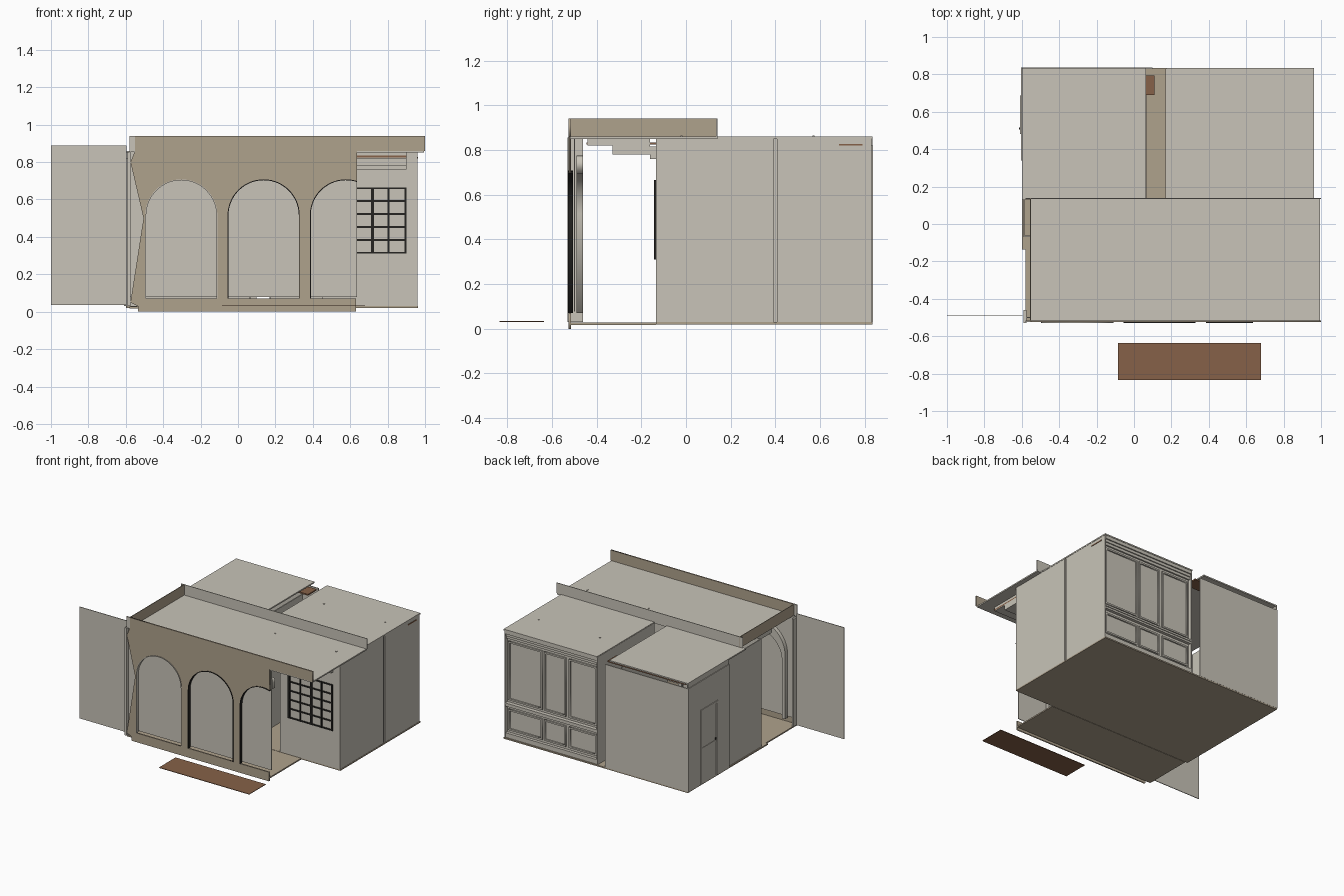
import bpy, math

if "Cube" in bpy.data.objects:
    bpy.data.objects.remove(bpy.data.objects["Cube"])

def mat(name, c):
    m = bpy.data.materials.new(name)
    m.diffuse_color = (*c, 1)
    m.use_nodes = True
    m.node_tree.nodes["Principled BSDF"].inputs["Base Color"].default_value = m.diffuse_color
    return m

GRAY = mat("plaster_gray", (.58, .55, .48))
TAN = mat("warm_tan", (.43, .36, .265))
BROWN = mat("wood_brown", (.24, .12, .065))
BLACK = mat("iron_black", (.018, .017, .015))

def box(name, x0, x1, y0, y1, z0, z1, m=GRAY):
    v = [(x, y, z) for x in (x0, x1) for y in (y0, y1) for z in (z0, z1)]
    f = [(0, 1, 3, 2), (4, 6, 7, 5), (0, 4, 5, 1), (2, 3, 7, 6), (0, 2, 6, 4), (1, 5, 7, 3)]
    me = bpy.data.meshes.new(name)
    me.from_pydata(v, [], f)
    me.materials.append(m)
    o = bpy.data.objects.new(name, me)
    bpy.context.collection.objects.link(o)
    return o

def plate(name, loops, y0, y1, m):
    """Filled outline with holes in the xz plane, extruded from y0 to y1."""
    cu = bpy.data.curves.new(name, 'CURVE')
    cu.dimensions = '2D'
    cu.fill_mode = 'BOTH'
    cu.extrude = (y1 - y0) / 2
    for pts in loops:
        s = cu.splines.new('POLY')
        s.points.add(len(pts) - 1)
        for p, (x, z) in zip(s.points, pts):
            p.co = (x, z, 0, 1)
        s.use_cyclic_u = True
    tmp = bpy.data.objects.new(name + "_tmp", cu)
    bpy.context.collection.objects.link(tmp)
    bpy.context.view_layer.update()
    me = bpy.data.meshes.new_from_object(tmp.evaluated_get(bpy.context.evaluated_depsgraph_get()))
    bpy.data.objects.remove(tmp)
    me.name = name
    for v in me.vertices:
        x, z, d = v.co
        v.co = (x, (y0 + y1) / 2 - d, z)
    me.materials.clear()
    me.materials.append(m)
    o = bpy.data.objects.new(name, me)
    bpy.context.collection.objects.link(o)
    return o

def arch(cx, r, spring, z0, xmax=9, n=28):
    """Arch outline; cut off on the right at xmax."""
    a_end = math.acos(min(1, (xmax - cx) / r))
    pts = [(cx - r, z0)]
    for i in range(n + 1):
        a = math.pi + (a_end - math.pi) * i / n
        pts.append((cx + r * math.cos(a), spring + r * math.sin(a)))
    pts.append((min(cx + r, xmax), z0))
    return pts

# arcaded front wall with parapet band; third arch is cut off at the right end
END = .635
C = (-.303, .137, .577)
third = arch(C[2], .192, .515, .07, END)
outline = [(-.535, 0), (.63, 0), (.63, .07)] + third[:-1] + [
    (END, .86), (1, .86), (1, .94), (-.55, .94), (-.55, .86),
    (-.575, .80), (-.505, .5), (-.575, .05), (-.535, .03)]
plate("arcade_wall", [outline, arch(C[0], .192, .515, .07), arch(C[1], .192, .515, .07)],
      -.525, -.515, TAN)

# arch linings and the wider inner surrounds
for i, c in enumerate(C):
    last = i == 2
    m = GRAY if i == 0 else BLACK
    for nm, ro, so, ri, si, ya, yb, mm in (
            ("arch_lining", .193, .515, .188, .515, -.529, -.505, m),
            ("arch_surround", .215, .56, .188, .515, -.49, -.46, GRAY)):
        mx = END if last else 9
        o, inn = arch(c, ro, so, .07, mx), arch(c, ri, si, .07, mx)
        if last:
            o, inn = o[:-1], inn[:-1]
        plate(f"{nm}_{i}", [o + inn[::-1]], ya, yb, mm)

# panels closing the arches, end strip and side wing
box("arch_infill", -.58, END, -.502, -.497, .078, .86)
box("arcade_end_strip", -.59, -.575, -.53, -.46, .03, .855)
box("side_wing", -1, -.595, -.493, -.488, .035, .89)

# parapets and porch roof
box("porch_roof", -.55, .995, -.518, .14, .85, .86)
box("parapet_left", -.555, -.55, -.52, .14, .855, .94, TAN)
box("parapet_left_cap", -.58, -.55, -.525, -.515, .855, .94)
box("parapet_back", -.58, 1, .135, .14, .86, .94)
box("soffit_upper", -.5, .9, -.44, -.16, .82, .855)
box("soffit_lower", -.5, .9, -.33, -.16, .78, .82)

# rear roofs, split by the passage
box("roof_left", -.6, .065, .13, .835, .85, .86)
box("roof_right", .17, .962, .13, .835, .85, .86)
for x in (.33, .85):
    for y in (-.02, .57):
        box("roof_stud", x - .004, x + .004, y - .005, y + .005, .86, .864)

# floors and the front step
box("main_floor", -.6, .962, -.135, .835, .02, .03, TAN)
box("porch_floor", -.58, .63, -.515, -.135, .018, .028, TAN)
box("front_step", -.085, .68, -.835, -.635, .03, .034, BROWN)

# right room walls
box("right_wall_front_half", .952, .96, -.135, .392, .03, .855)
box("right_wall_back_half", .952, .96, .408, .83, .03, .855)
box("right_wall_joint", .945, .952, .38, .42, .03, .855)
box("right_wall_trim", .96, .963, .685, .79, .82, .828, BROWN)
box("window_wall", .45, .96, -.135, -.125, .03, .855)
box("entry_side_wall", .45, .46, -.13, .14, .03, .855)

# window grid and the pelmet over it
for x in (.53, .625, .72, .805, .895):
    w = .008 if x in (.72, .53) else .005
    box("window_upright", x - w, x + w, -.143, -.135, .31, .665, BLACK)
for i in range(6):
    z = .315 + i * .069
    box("window_crossbar", .525, .9, -.142, -.135, z - .005, z + .005, BLACK)
box("window_pelmet", .52, .9, -.16, -.135, .76, .815)
box("window_pelmet_top", .52, .9, -.445, -.135, .825, .834, BROWN)

# passage walls
box("passage_wall_left", .058, .066, .14, .69, .03, .82)
box("passage_wall_right", .168, .176, .14, .83, .03, .855)

# left room walls
box("left_wall_back", -.605, -.597, .34, .835, .03, .82)
box("left_wall_front", -.592, -.585, -.07, .34, .03, .855)
box("left_wall_top", -.6, -.592, .34, .835, .82, .855)
box("left_room_front_wall", -.59, .065, -.07, -.062, .03, .855)
box("back_wall_left", -.605, .10, .828, .836, .03, .82)
box("back_shelf", -.555, .11, .69, .795, .82, .83, BROWN)

# side door with frame
for y in (.49, .68):
    box("door_jamb", -.61, -.605, y - .008, y + .008, .03, .6)
box("door_head", -.61, -.605, .482, .688, .585, .6)
box("door_rail", -.608, -.605, .49, .68, .29, .305)
box("door_handle", -.614, -.605, .505, .515, .31, .325, BLACK)

# panelled back wall of the right room
box("back_wall_right", .172, .955, .795, .803, .03, .855)
for nm, y1, z0, z1 in (("skirting", .826, .03, .065), ("chair_rail", .826, .268, .282),
                       ("chair_rail_cap", .832, .282, .296), ("cornice_low", .815, .785, .805),
                       ("cornice_mid", .823, .805, .825), ("cornice_top", .832, .825, .85)):
    box(nm, .172, .955, .803, y1, z0, z1)
for xa, xb in ((.19, .425), (.45, .635), (.65, .94)):
    for za, zb in ((.085, .245), (.315, .765)):
        t = .012
        plate("wall_panel_moulding",
              [[(xa, za), (xb, za), (xb, zb), (xa, zb)],
               [(xa + t, za + t), (xb - t, za + t), (xb - t, zb - t), (xa + t, zb - t)]],
              .802, .814, GRAY)
